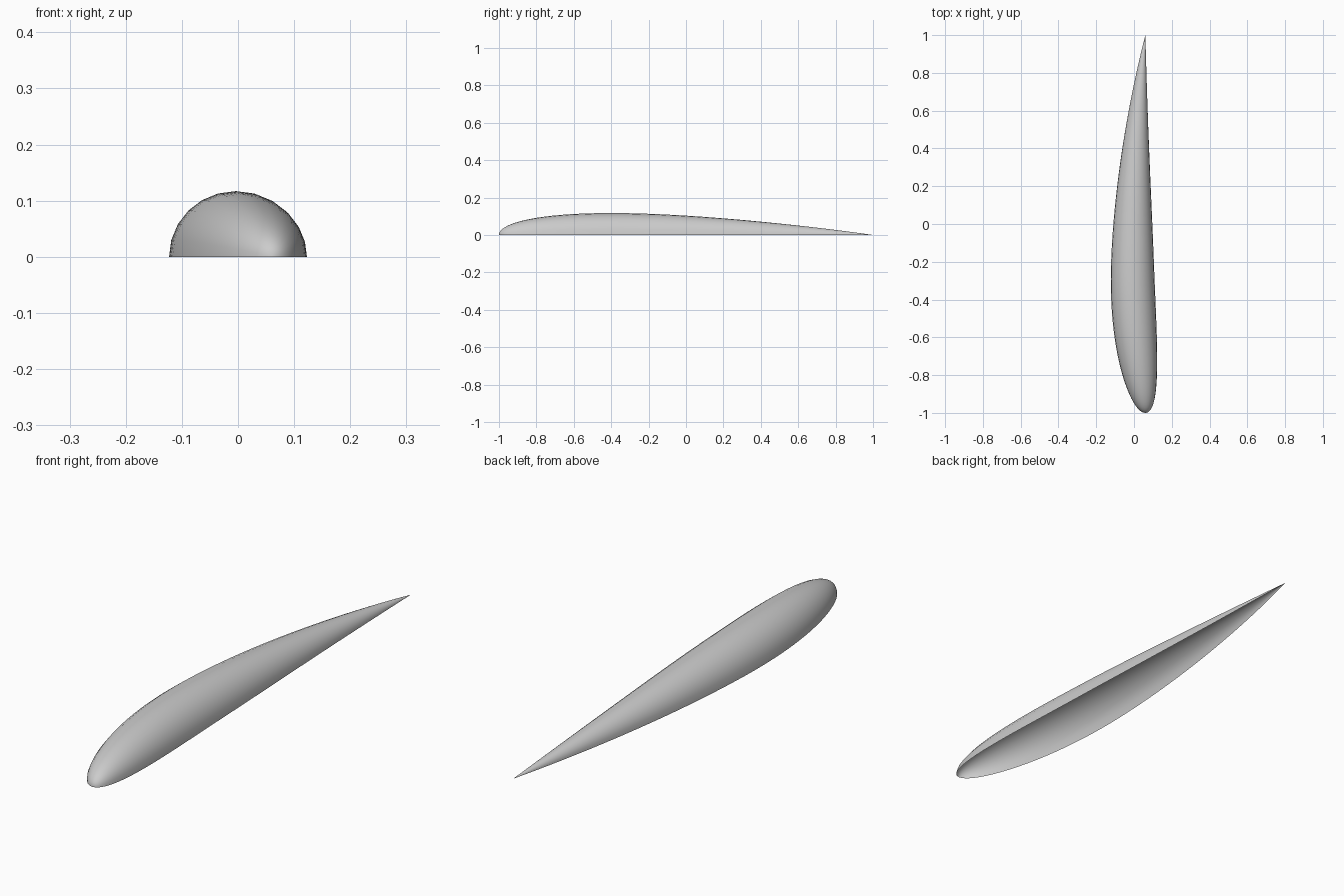
import bpy, bmesh, math

if "Cube" in bpy.data.objects:
    bpy.data.objects.remove(bpy.data.objects["Cube"])

CHORD, THICK, CAMBER, PEAK, X0 = 2.0, 0.117, 0.034, 0.4, 0.06
STATIONS, SIDES = 64, 12


def half_thickness(u):
    return 5 * THICK * (0.2969 * math.sqrt(u) - 0.1260 * u - 0.3516 * u**2
                        + 0.2843 * u**3 - 0.1036 * u**4)


def camber(u):
    if u < PEAK:
        return CAMBER / PEAK**2 * (2 * PEAK * u - u * u)
    return CAMBER / (1 - PEAK)**2 * (1 - 2 * PEAK + 2 * PEAK * u - u * u)


# Half-round cross-sections swept along the curved foil centre line
bm = bmesh.new()
nose = bm.verts.new((X0, -CHORD / 2, 0))
tail = bm.verts.new((X0, CHORD / 2, 0))
rings = []
for i in range(1, STATIONS):
    u = (1 - math.cos(math.pi * i / STATIONS)) / 2
    r, cx = CHORD * half_thickness(u), X0 - CHORD * camber(u)
    rings.append([bm.verts.new((cx + r * math.cos(math.pi * j / SIDES),
                                CHORD * (u - 0.5),
                                r * math.sin(math.pi * j / SIDES)))
                  for j in range(SIDES + 1)])

# Skin between the sections, closed to points at nose and tail, open below
for j in range(SIDES):
    bm.faces.new((nose, rings[0][j], rings[0][j + 1]))
    bm.faces.new((tail, rings[-1][j + 1], rings[-1][j]))
    for a, b in zip(rings, rings[1:]):
        bm.faces.new((a[j], b[j], b[j + 1], a[j + 1]))
bm.normal_update()
if sum(f.normal.z for f in bm.faces) < 0:
    bmesh.ops.reverse_faces(bm, faces=bm.faces[:])
for f in bm.faces:
    f.smooth = True

mesh = bpy.data.meshes.new("half_foil_shell")
bm.to_mesh(mesh)
bm.free()
bpy.context.collection.objects.link(bpy.data.objects.new("half_foil_shell", mesh))
